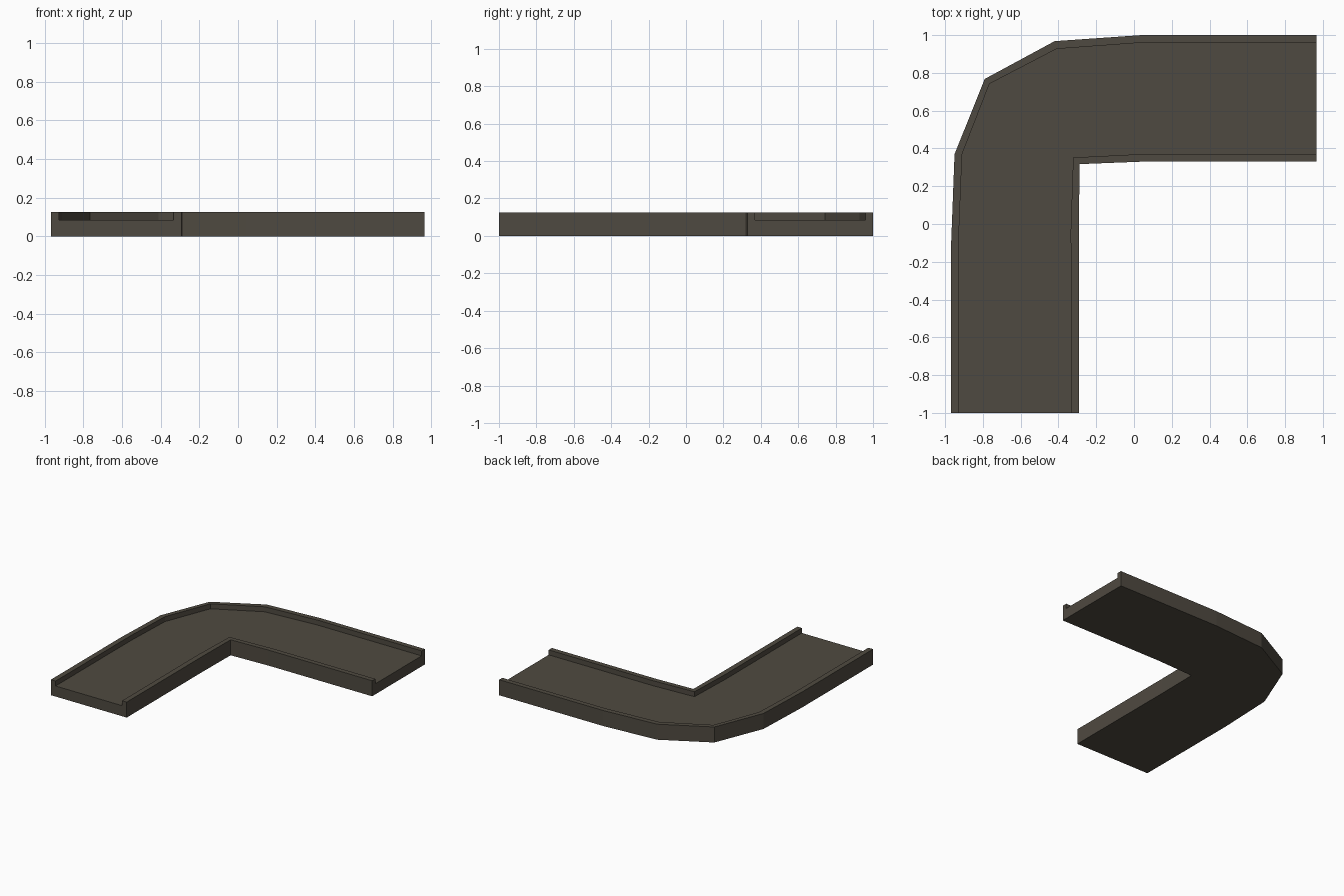
import bpy, bmesh

if "Cube" in bpy.data.objects:
    bpy.data.objects.remove(bpy.data.objects["Cube"])

RIM, FLOOR = 0.125, 0.085

stone = bpy.data.materials.new("dark brown grey")
stone.diffuse_color = (0.078, 0.068, 0.052, 1)
stone.use_nodes = True
stone.node_tree.nodes["Principled BSDF"].inputs["Base Color"].default_value = stone.diffuse_color

# Plan outlines along the path: outer wall and inner wall, each as (outside, channel side)
outer = [(-.968, -1), (-.968, -.1), (-.95, .37), (-.79, .768), (-.42, .968), (.04, 1), (.965, 1)]
outer_in = [(-.926, -1), (-.926, -.03), (-.91, .37), (-.765, .742), (-.41, .927), (.04, .96), (.965, .96)]
inner_in = [(-.333, -1), (-.335, -.03)] + [(-.322, .352)] * 3 + [(.04, .37), (.965, .37)]
inner = [(-.292, -1), (-.292, -.03)] + [(-.288, .317)] * 3 + [(.04, .33), (.965, .33)]


def sweep(name, left, right, height):
    """Box section swept between two plan outlines, from z = 0 to height."""
    bm = bmesh.new()
    rings = [[bm.verts.new((*p, z)) for p, z in ((a, 0), (a, height), (b, height), (b, 0))]
             for a, b in zip(left, right)]
    for r, s in zip(rings, rings[1:]):
        for i in range(4):
            j = (i + 1) % 4
            bm.faces.new((r[i], r[j], s[j], s[i]))
    bm.faces.new(rings[0])
    bm.faces.new(rings[-1][::-1])
    # Merges the repeated inner corner
    bmesh.ops.remove_doubles(bm, verts=bm.verts, dist=1e-4)
    bmesh.ops.recalc_face_normals(bm, faces=bm.faces)
    me = bpy.data.meshes.new(name)
    bm.to_mesh(me)
    bm.free()
    me.materials.append(stone)
    ob = bpy.data.objects.new(name, me)
    bpy.context.collection.objects.link(ob)


# Walkway floor and its two raised kerbs
sweep("floor", outer_in, inner_in, FLOOR)
sweep("outer_kerb", outer, outer_in, RIM)
sweep("inner_kerb", inner_in, inner, RIM)
